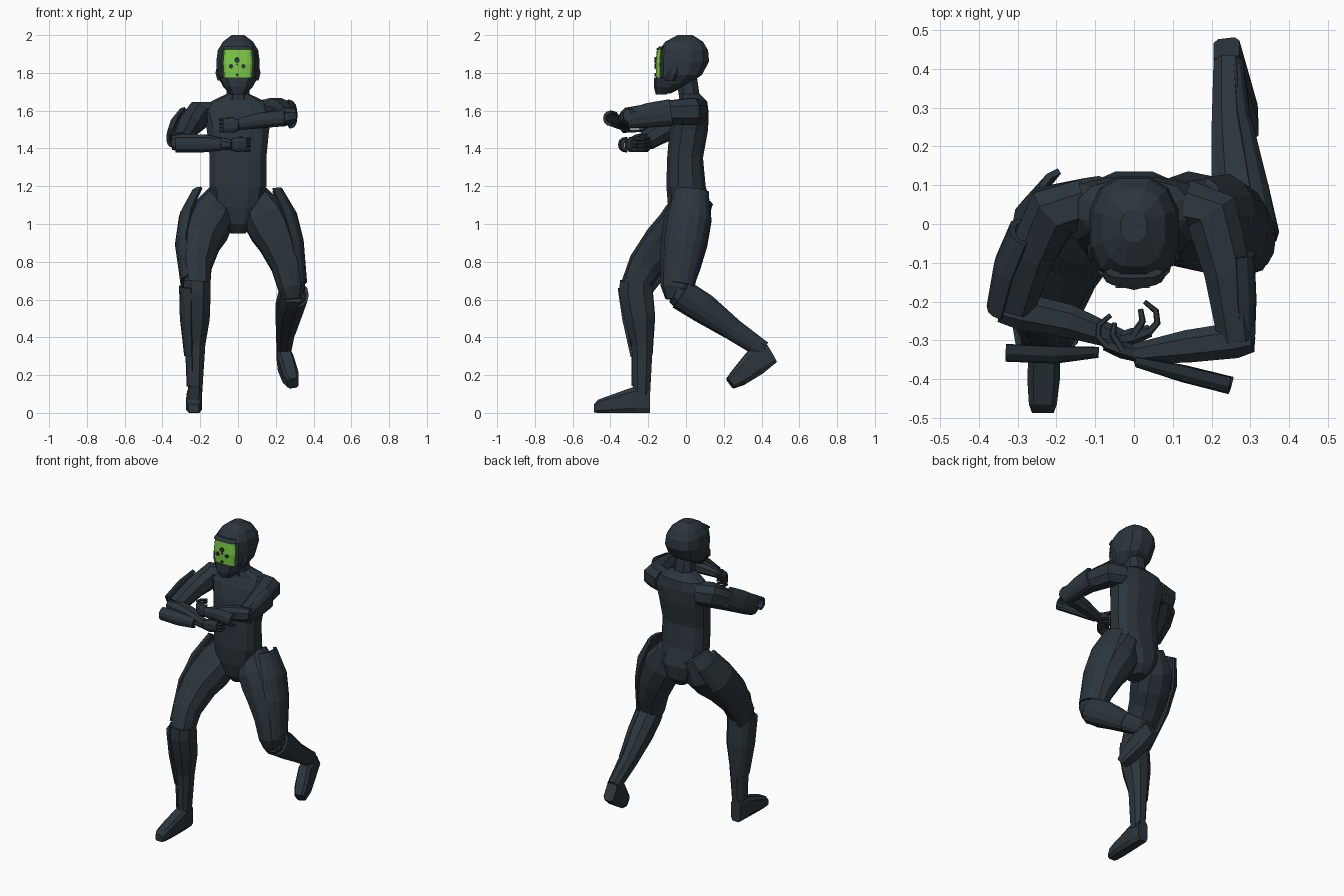
import bpy, bmesh, math
from mathutils import Vector as V


def material(name, rgb):
    m = bpy.data.materials.new(name)
    m.diffuse_color = (*rgb, 1)
    return m


SLATE = material("dark slate", (0.025, 0.036, 0.046))
GREEN = material("visor green", (0.20, 0.59, 0.06))


def spow(v, p):
    return math.copysign(abs(v) ** p, v)


def loft(name, secs, side=(1, 0, 0), n=10, p=0.85, axis=None, arc=None, thick=0.016, mat=SLATE):
    """Skin rings (x, y, z, a, b): a is the radius along side, b across it.
    With arc (degrees) the section is a curved plate facing side."""
    bm = bmesh.new()
    rings = []
    cs = [V(s[:3]) for s in secs]
    for i, s in enumerate(secs):
        t = V(axis) if axis else cs[min(i + 1, len(cs) - 1)] - cs[max(i - 1, 0)]
        t.normalize()
        u = V(side)
        u = (u - t * u.dot(t)).normalized()
        w = t.cross(u)
        a, b = s[3], s[4] if len(s) > 4 else s[3]
        if arc:
            ang = [math.radians(arc) * (2 * k / 6 - 1) for k in range(7)]
            pts = [(q, a, b) for q in ang] + [(q, a - thick, b - thick) for q in reversed(ang)]
            k = 1
        else:
            pts = [(2 * math.pi * (j + 0.5) / n, a, b) for j in range(n)]
            k = 1 / max(abs(math.sin(q[0])) for q in pts) ** p
        rings.append([bm.verts.new(cs[i] + u * (ra * k * spow(math.cos(q), p))
                                   + w * (rb * k * spow(math.sin(q), p))) for q, ra, rb in pts])
    m = len(rings[0])
    for r, s in zip(rings, rings[1:]):
        for j in range(m):
            bm.faces.new((r[j], r[(j + 1) % m], s[(j + 1) % m], s[j]))
    bm.faces.new(rings[0])
    bm.faces.new(rings[-1])
    bmesh.ops.recalc_face_normals(bm, faces=bm.faces)
    me = bpy.data.meshes.new(name)
    bm.to_mesh(me)
    bm.free()
    me.materials.append(mat)
    ob = bpy.data.objects.new(name, me)
    bpy.context.collection.objects.link(ob)
    return ob


UP, OUT_L, OUT_R, FRONT = (0, 0, 1), (-1, 0, 0), (1, 0, 0), (0, -1, 0)

# Torso with pelvis and neck
loft("torso", [(0, .025, .95, .04, .06), (0, .025, 1.0, .085, .10), (0, .02, 1.09, .13, .115),
               (0, 0, 1.20, .150, .104), (0, -.005, 1.35, .150, .095), (0, .015, 1.50, .165, .102),
               (0, .03, 1.59, .19, .09), (0, .04, 1.65, .14, .072), (0, .02, 1.69, .058, .052)],
     n=12, p=.75, axis=UP)
loft("neck", [(0, .02, 1.66, .062, .055), (0, 0, 1.80, .055, .055)], n=8, axis=UP)

# Head, jaw guard, brow, ear guards
loft("head", [(0, -.12, 1.69, .035, .035), (0, -.07, 1.74, .085, .085), (0, -.03, 1.79, .110, .115),
              (0, -.014, 1.86, .115, .136), (0, -.013, 1.92, .107, .130), (0, -.01, 1.965, .08, .1),
              (0, -.005, 2.0, .033, .04)], n=12, p=.8, axis=UP)
loft("jaw_guard", [(0, -.10, 1.685, .06, .04), (0, -.085, 1.725, .085, .078), (0, -.07, 1.775, .098, .104)],
     side=FRONT, axis=UP, arc=90)
loft("brow", [(0, -.115, 1.923, .047, .082), (0, -.11, 1.94, .03, .075)],
     side=FRONT, axis=UP, arc=80, p=.6)
for sx in (-1, 1):
    loft("ear_guard", [(sx * .098, -.085, 1.76, .012, .025), (sx * .109, -.07, 1.80, .012, .03),
                       (sx * .106, -.06, 1.83, .008, .02)], n=6, axis=UP)

# Green visor with dark spots
loft("visor", [(0, -.115, 1.775, .044, .076), (0, -.115, 1.85, .046, .082), (0, -.112, 1.924, .042, .076)],
     side=FRONT, axis=UP, arc=70, p=.6, thick=.009, mat=GREEN)
for x, z, r in ((-.005, 1.868, .016), (-.037, 1.835, .013), (.029, 1.835, .013),
                (-.004, 1.845, .006), (-.004, 1.79, .009)):
    loft("visor_spot", [(x, -.157, z, r), (x, -.1655, z, r)], n=6, p=1)

# Arms
loft("right_upper_arm", [(-.13, .05, 1.58, .065), (-.205, .035, 1.58, .07), (-.262, -.07, 1.52, .06),
                         (-.305, -.21, 1.44, .05)], side=UP, n=8)
loft("right_forearm", [(-.345, -.215, 1.43, .038), (-.29, -.225, 1.43, .048), (-.17, -.25, 1.43, .043),
                       (-.03, -.30, 1.42, .026)], side=UP, n=8)
loft("left_upper_arm", [(.13, .05, 1.59, .065), (.20, .03, 1.595, .072), (.24, -.12, 1.59, .06),
                        (.265, -.30, 1.57, .048)], side=UP, n=8)
loft("left_forearm", [(.305, -.295, 1.575, .035), (.26, -.30, 1.57, .046), (.14, -.315, 1.55, .042),
                      (0, -.335, 1.525, .026)], side=UP, n=8)

# Arm plates
loft("right_upper_arm_plate", [(-.255, -.03, 1.555, .07, .07), (-.29, -.12, 1.505, .074, .072),
                               (-.322, -.225, 1.45, .06, .06)], side=OUT_L, arc=75, p=.7)
loft("left_upper_arm_plate", [(.245, -.08, 1.59, .066, .072), (.25, -.2, 1.575, .066, .066),
                              (.262, -.315, 1.555, .05, .052)], side=OUT_R, arc=80, p=.7)
loft("right_forearm_plate", [(-.33, -.305, 1.42, .05, .042), (-.2, -.31, 1.42, .05, .042),
                             (-.09, -.315, 1.42, .03, .032)], side=FRONT, arc=85)
loft("left_forearm_plate", [(.255, -.39, 1.56, .05, .042), (.13, -.36, 1.55, .048, .042),
                            (.01, -.34, 1.53, .03, .032)], side=FRONT, arc=85)


# Hands with curled fingers
def hand(name, x, y, z, d):
    loft(name + "_palm", [(x - d * .035, y - .01, z, .028, .02), (x, y, z, .04, .022),
                          (x + d * .045, y + .015, z, .036, .016)], side=UP, n=8)
    for k in range(4):
        h = z - .03 + .02 * k
        loft(name + "_finger", [(x + d * .04, y + .01, h, .01), (x + d * .063, y + .035, h, .009),
                                (x + d * .06, y + .065, h, .008), (x + d * .03, y + .09, h, .006)],
             side=UP, n=6)
    loft(name + "_thumb", [(x, y, z + .03, .012), (x + d * .025, y + .04, z + .035, .009),
                           (x + d * .02, y + .07, z + .03, .007)], side=UP, n=6)


hand("right_hand", -.003, -.29, 1.42, 1)
hand("left_hand", -.03, -.325, 1.523, -1)

# Front leg, planted
loft("right_thigh", [(-.09, .05, 1.16, .07, .08), (-.14, .0, 1.04, .122, .12), (-.17, -.05, .97, .122, .118),
                     (-.2, -.12, .90, .106, .11), (-.222, -.215, .78, .085, .094), (-.215, -.275, .66, .07, .075)])
loft("right_shin", [(-.215, -.265, .70, .07, .085), (-.22, -.265, .63, .075, .088), (-.22, -.245, .50, .07, .08),
                    (-.225, -.232, .36, .052, .056), (-.226, -.235, .10, .036, .045)], n=8)
loft("right_foot", [(-.23, -.19, .07, .035, .07), (-.23, -.27, .07, .04, .07), (-.233, -.40, .047, .042, .047),
                    (-.235, -.465, .035, .036, .035), (-.235, -.487, .024, .028, .022)], axis=FRONT, n=8, p=.5)
# Rear leg, bent and lifted
loft("left_thigh", [(.09, .035, 1.16, .07, .085), (.14, .012, 1.04, .122, .126), (.178, .0, .97, .122, .126),
                    (.212, -.01, .90, .106, .124), (.26, -.03, .78, .088, .108), (.285, -.05, .66, .075, .085),
                    (.29, -.055, .60, .05, .055)])
loft("left_calf", [(.29, -.06, .64, .065, .06), (.285, .0, .61, .07, .08), (.265, .10, .55, .066, .074),
                   (.25, .24, .445, .05, .055), (.243, .41, .335, .038, .045)], n=8)
loft("left_foot", [(.238, .452, .315, .034, .054), (.252, .365, .265, .042, .07), (.278, .28, .19, .042, .05),
                   (.292, .235, .157, .03, .032)], n=8, p=.5)

# Leg plates
loft("right_thigh_plate", [(-.14, .06, 1.14, .11, .10), (-.175, -.02, 1.01, .142, .122), (-.21, -.12, .88, .125, .12),
                           (-.225, -.25, .68, .08, .095)], side=OUT_L, arc=62)
loft("left_thigh_plate", [(.14, .03, 1.17, .095, .10), (.175, .015, 1.02, .142, .125), (.22, -.01, .88, .132, .122),
                          (.268, -.04, .67, .10, .095)], side=OUT_R, arc=62)
loft("right_shin_plate", [(-.22, -.27, .67, .092, .095), (-.222, -.25, .50, .086, .09), (-.227, -.235, .30, .058, .06)],
     side=OUT_L, arc=75)
loft("right_ankle_plate", [(-.226, -.235, .30, .052, .055), (-.228, -.24, .14, .044, .05)], side=OUT_L, arc=75)
loft("left_calf_plate", [(.285, -.03, .63, .09, .085), (.268, .09, .555, .08, .083), (.25, .25, .44, .058, .06)],
     side=OUT_R, arc=75)
loft("left_ankle_plate", [(.25, .25, .44, .055, .06), (.243, .39, .345, .043, .05)], side=OUT_R, arc=75)
